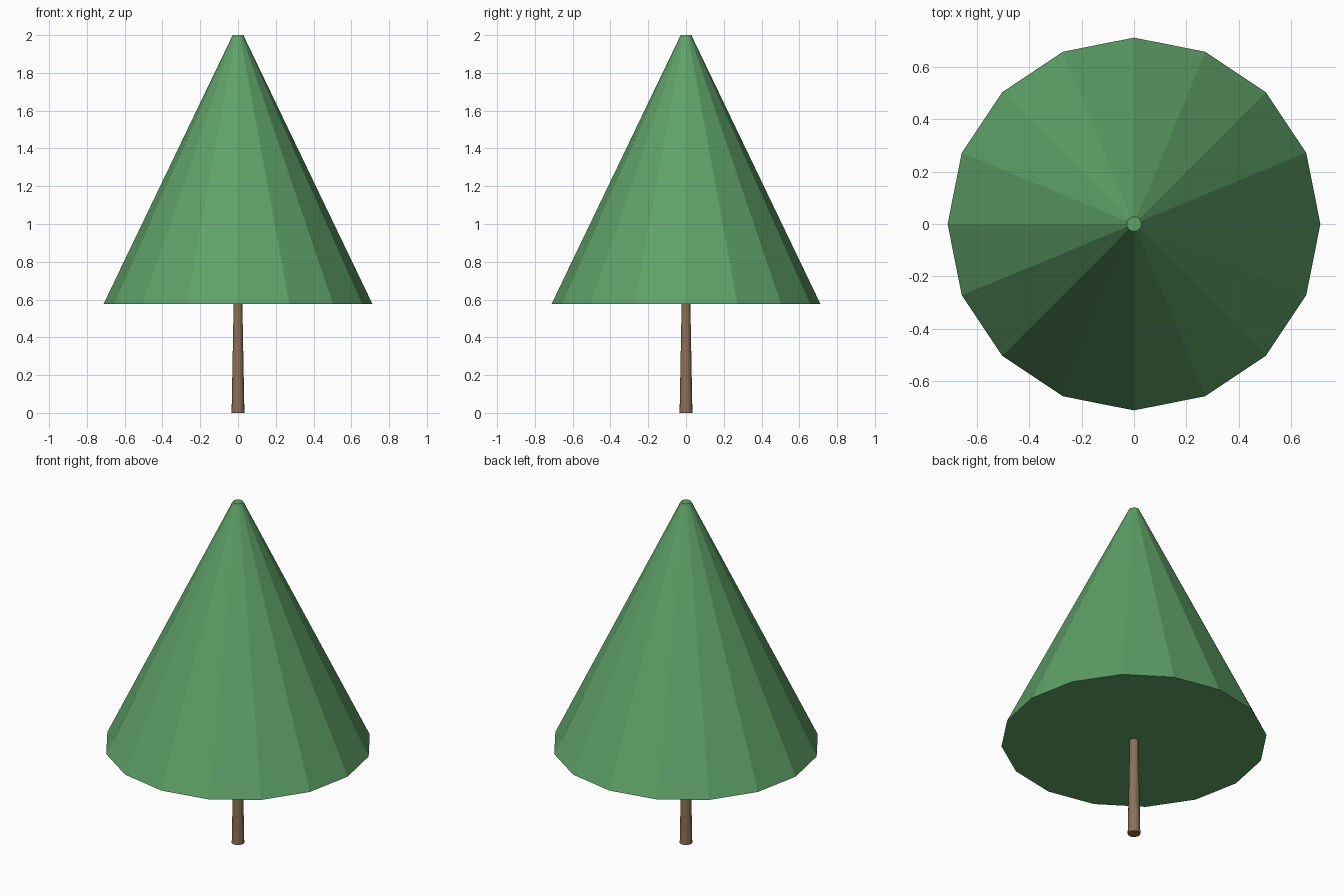
import bpy

if "Cube" in bpy.data.objects:
    bpy.data.objects.remove(bpy.data.objects["Cube"])


def material(name, color):
    mat = bpy.data.materials.new(name)
    mat.diffuse_color = (*color, 1.0)
    mat.use_nodes = True
    mat.node_tree.nodes["Principled BSDF"].inputs["Base Color"].default_value = mat.diffuse_color
    return mat


def tapered(name, sides, r_bottom, r_top, z_bottom, z_top, mat):
    # Capped cone with a corner on each axis
    bpy.ops.mesh.primitive_cone_add(
        vertices=sides, radius1=r_bottom, radius2=r_top,
        depth=z_top - z_bottom, end_fill_type='NGON',
        location=(0, 0, (z_bottom + z_top) / 2))
    obj = bpy.context.object
    obj.name = name
    obj.data.materials.append(mat)
    return obj


green = material("leaf green", (0.115, 0.36, 0.138))
brown = material("bark brown", (0.26, 0.165, 0.10))

# Slim trunk, running slightly into the foliage
tapered("trunk", 16, 0.034, 0.023, 0.0, 0.58, brown)

# Faceted foliage cone with a small flat tip
tapered("foliage", 16, 0.712, 0.028, 0.576, 2.0, green)
